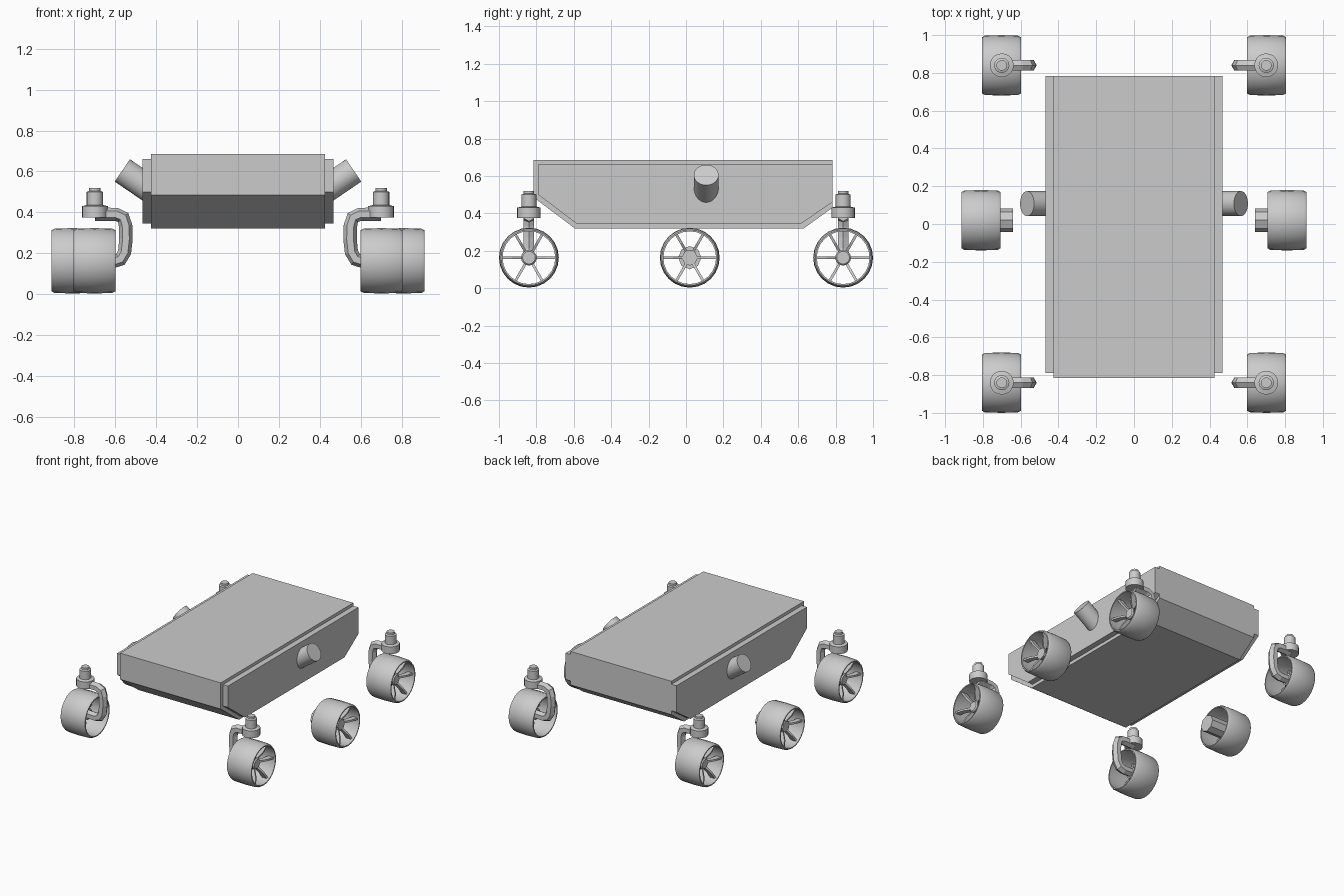
import bpy, bmesh, math
from mathutils import Vector, Matrix

if "Cube" in bpy.data.objects:
    bpy.data.objects.remove(bpy.data.objects["Cube"])

X, Y, Z = Vector((1, 0, 0)), Vector((0, 1, 0)), Vector((0, 0, 1))


def finish(name, bm, mirror=True, smooth=True):
    bmesh.ops.remove_doubles(bm, verts=bm.verts, dist=1e-5)
    bmesh.ops.recalc_face_normals(bm, faces=bm.faces)
    mesh = bpy.data.meshes.new(name)
    bm.to_mesh(mesh)
    bm.free()
    ob = bpy.data.objects.new(name, mesh)
    bpy.context.collection.objects.link(ob)
    bpy.ops.object.select_all(action='DESELECT')
    ob.select_set(True)
    bpy.context.view_layer.objects.active = ob
    if smooth:
        bpy.ops.object.shade_smooth_by_angle(angle=math.radians(35))
    if mirror:
        ob.modifiers.new("Mirror", 'MIRROR').use_axis[0] = True
    return ob


def lathe(name, profile, origin, axis, sides, closed=False, smooth=True):
    """Revolve (distance along axis, radius) points around the axis."""
    bm = bmesh.new()
    rot = Z.rotation_difference(axis).to_matrix().to_4x4()
    m = Matrix.Translation(origin) @ rot
    verts = [bm.verts.new(m @ Vector((r, 0, a))) for a, r in profile]
    edges = [bm.edges.new(p) for p in zip(verts, verts[1:])]
    if closed:
        edges.append(bm.edges.new((verts[-1], verts[0])))
    bmesh.ops.spin(bm, geom=verts + edges, cent=origin, axis=axis,
                   angle=2 * math.pi, steps=sides, use_merge=True)
    return finish(name, bm, smooth=smooth)


def extrude_yz(name, profile, x0, x1, mirror):
    bm = bmesh.new()
    f = bm.faces.new([bm.verts.new((x0, y, z)) for y, z in profile])
    new = bmesh.ops.extrude_face_region(bm, geom=[f], use_keep_orig=True)
    vs = [v for v in new['geom'] if isinstance(v, bmesh.types.BMVert)]
    bmesh.ops.translate(bm, verts=vs, vec=(x1 - x0, 0, 0))
    return finish(name, bm, mirror, smooth=False)


# Wheel: barrel rim, with tapered spokes
WZ, R, W = 0.163, 0.16, 0.103


def wheel(name, x, y, hub_r):
    c = Vector((x, y, WZ))
    rim = [(-W, 0.149), (-0.088, 0.157), (0, R), (0.088, 0.157), (W, 0.149),
           (W, 0.141), (0.085, 0.144), (-0.085, 0.144), (-W, 0.141)]
    lathe(name + "_rim", rim, c, X, 24, closed=True)
    bm = bmesh.new()
    blade = [(-0.01, hub_r - 0.012), (0.03, 0.09), (0.045, 0.147),
             (0.085, 0.147), (0.07, 0.09), (0.035, hub_r - 0.012)]
    t = 0.007
    for i in range(6):
        a = math.radians(60 * i)
        rad = Vector((0, math.cos(a), math.sin(a)))
        tan = Vector((0, -math.sin(a), math.cos(a)))
        lo = [bm.verts.new(c + X * p + rad * r - tan * t) for p, r in blade]
        hi = [bm.verts.new(c + X * p + rad * r + tan * t) for p, r in blade]
        bm.faces.new(lo)
        bm.faces.new(hi[::-1])
        for j in range(len(blade)):
            k = (j + 1) % len(blade)
            bm.faces.new((lo[j], lo[k], hi[k], hi[j]))
    finish(name + "_spokes", bm, smooth=False)


def steering_arm(name, x, y):
    """Six-sided tube bent from the steering pivot to the wheel hub."""
    path = [(0.0, 0.39), (-0.105, 0.39), (-0.138, 0.375), (-0.15, 0.335),
            (-0.152, 0.27), (-0.145, 0.205), (-0.125, 0.17), (-0.09, 0.16),
            (0.0, WZ)]
    pts = [Vector((x + px, y, pz)) for px, pz in path]
    bm = bmesh.new()
    rings = []
    for i, p in enumerate(pts):
        d = Vector()
        if i:
            d += (p - pts[i - 1]).normalized()
        if i < len(pts) - 1:
            d += (pts[i + 1] - p).normalized()
        n = Y.cross(d.normalized())
        rings.append([bm.verts.new(p + 0.033 * (n * math.cos(k * math.pi / 3) + Y * math.sin(k * math.pi / 3)))
                      for k in range(6)])
    for a, b in zip(rings, rings[1:]):
        for k in range(6):
            bm.faces.new((a[k], a[(k + 1) % 6], b[(k + 1) % 6], b[k]))
    bm.faces.new(rings[0])
    bm.faces.new(rings[-1])
    finish(name, bm, smooth=False)


# Body hull and side panels
extrude_yz("body_hull", [(-0.815, 0.685), (-0.815, 0.485), (-0.595, 0.32),
                         (0.63, 0.32), (0.783, 0.43), (0.783, 0.685)],
           -0.425, 0.425, False)
extrude_yz("side_panel", [(-0.79, 0.662), (-0.79, 0.5), (-0.585, 0.345),
                          (0.615, 0.345), (0.783, 0.46), (0.783, 0.662)],
           0.42, 0.468, True)

# Suspension pivots angled up and out of the body sides
axis = Vector((0.826, 0, 0.563)).normalized()
tip = Vector((0.566, 0.108, 0.605))
lathe("suspension_pivot", [(-0.2, 0), (-0.2, 0.066), (0, 0.066), (0, 0)],
      tip, axis, 32)

# Steered corner wheels
for end, y in (("front", -0.84), ("rear", 0.84)):
    wheel(end + "_wheel", 0.702, y, 0.042)
    lathe(end + "_hub", [(-0.03, 0), (-0.03, 0.042), (0.04, 0.042),
                         (0.048, 0.034), (0.048, 0)], Vector((0.702, y, WZ)), X, 16)
    steering_arm(end + "_arm", 0.70, y)
    lathe(end + "_steering_motor",
          [(0.375, 0), (0.375, 0.063), (0.43, 0.063), (0.436, 0.04),
           (0.5, 0.04), (0.505, 0.028), (0.52, 0.028), (0.52, 0)],
          Vector((0.70, y, 0)), Z, 20)

# Fixed middle wheels with a faceted hub reaching inward
wheel("middle_wheel", 0.81, 0.02, 0.042)
lathe("middle_hub", [(-0.17, 0), (-0.17, 0.062), (0.0, 0.062), (0.0, 0.042),
                     (0.048, 0.042), (0.048, 0)], Vector((0.81, 0.02, WZ)), X, 8, smooth=False)
